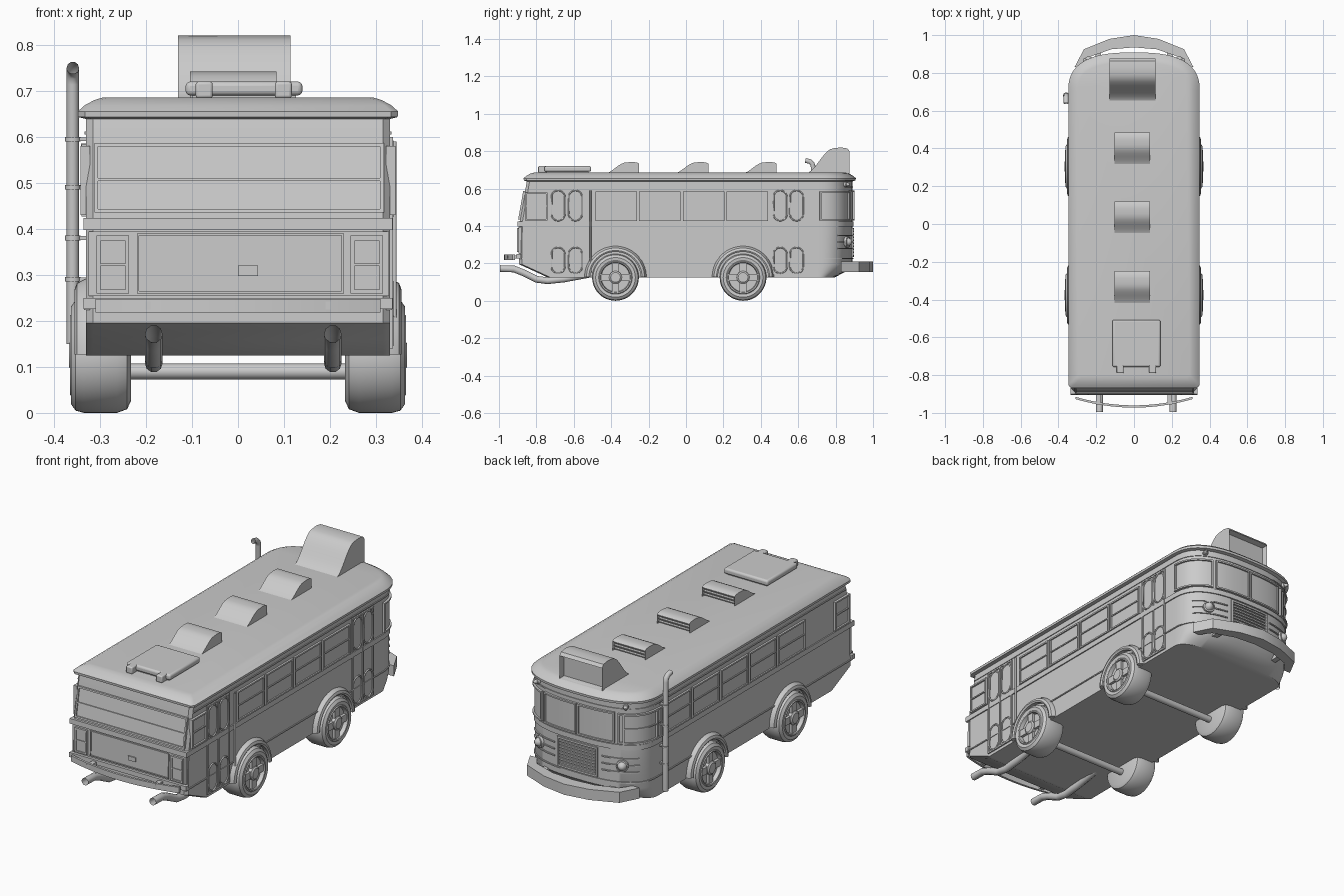
import bpy, bmesh, math
from mathutils import Vector

if "Cube" in bpy.data.objects:
    bpy.data.objects.remove(bpy.data.objects["Cube"])

W, Y0, D, N = 0.33, 0.70, 0.19, 2.7      # half width, start of rounded nose, nose depth, roundness

# Plan outline: s runs up the right side (s = y), round the nose, back down the left side
CUR = []
for i in range(25):
    t = math.pi / 2 * i / 24
    CUR.append((W * max(math.cos(t), 0) ** (2 / N), Y0 + D * math.sin(t) ** (2 / N)))
CUR[-1] = (0, Y0 + D)
ARC = [Y0]
for a, b in zip(CUR, CUR[1:]):
    ARC.append(ARC[-1] + math.dist(a, b))
S = ARC[-1]
ALL = ARC + [2 * S - s for s in reversed(ARC[:-1])]

def at(s, out=0.0):
    if s > S:
        x, y = at(2 * S - s, out)
        return -x, y
    if s <= Y0:
        return W + out, s
    i = max(k for k in range(24) if ARC[k] <= s)
    f = (s - ARC[i]) / (ARC[i + 1] - ARC[i])
    x, y = (CUR[i][k] + f * (CUR[i + 1][k] - CUR[i][k]) for k in (0, 1))
    n = Vector(((max(x, 0) / W) ** (N - 1) / W, ((y - Y0) / D) ** (N - 1) / D)).normalized()
    return x + n.x * out, y + n.y * out

def s_of_x(x):
    for i in range(24):
        if CUR[i][0] >= x >= CUR[i + 1][0]:
            f = (CUR[i][0] - x) / max(CUR[i][0] - CUR[i + 1][0], 1e-6)
            return ARC[i] + f * (ARC[i + 1] - ARC[i])

REAR = [(.125, -.74), (.195, -.892), (.42, -.89), (.645, -.85), (.7, -.85)]
def flat_y(z):
    for (a, ya), (b, yb) in zip(REAR, REAR[1:]):
        if z <= b:
            return ya + (yb - ya) * (z - a) / (b - a)
    return -.85

def finish(name, bm):
    bmesh.ops.remove_doubles(bm, verts=bm.verts, dist=1e-5)
    bmesh.ops.recalc_face_normals(bm, faces=bm.faces)
    me = bpy.data.meshes.new(name)
    bm.to_mesh(me)
    bm.free()
    ob = bpy.data.objects.new(name, me)
    bpy.context.collection.objects.link(ob)
    return ob

def add_loft(bm, rings, cap=True):
    vs = [[bm.verts.new(p) for p in r] for r in rings]
    n = len(vs[0])
    for a, b in zip(vs, vs[1:]):
        for i in range(n):
            bm.faces.new((a[i], a[(i + 1) % n], b[(i + 1) % n], b[i]))
    if cap:
        bm.faces.new(vs[0][::-1])
        bm.faces.new(vs[-1])

def loft(name, *lofts):
    bm = bmesh.new()
    for r in lofts:
        add_loft(bm, r)
    return finish(name, bm)

def bands(name, items):
    """Strips that hug the sides and nose: (s0, s1, z0, z1, out)."""
    out = []
    for s0, s1, z0, z1, o in items:
        ss = [s0] + [s for s in ALL if s0 + .002 < s < s1 - .002] + [s1]
        out.append([[(*at(s, -.008), z0), (*at(s, o), z0), (*at(s, o), z1), (*at(s, -.008), z1)] for s in ss])
    return loft(name, *out)

def flats(name, items):
    """Strips on the sloped flat end: (x0, x1, z0, z1, out)."""
    return loft(name, *[[[(x, flat_y(z0) + .01, z0), (x, flat_y(z0) - o, z0), (x, flat_y(z1) - o, z1),
                          (x, flat_y(z1) + .01, z1)] for x in (x0, x1)] for x0, x1, z0, z1, o in items])

def frame(a, b, z0, z1, o, t=.008, bars=(), glass=.003):
    r = [(a, b, z0, z0 + t, o), (a, b, z1 - t, z1, o), (a, a + t, z0 + t, z1 - t, o), (b - t, b, z0 + t, z1 - t, o)]
    r += [(a + t, b - t, z - .003, z + .003, o * .8) for z in bars]
    return r + [(a + t, b - t, z0 + t, z1 - t, glass)]

def box(name, x0, x1, y0, y1, z0, z1, bevel=0):
    ob = loft(name, [[(x, y0, z0), (x, y1, z0), (x, y1, z1), (x, y0, z1)] for x in (x0, x1)])
    if bevel:
        m = ob.modifiers.new("bevel", 'BEVEL')
        m.width, m.segments = bevel, 3
    return ob

def tube(name, pts, r, cyclic=False):
    cu = bpy.data.curves.new(name, 'CURVE')
    cu.dimensions, cu.bevel_depth, cu.bevel_resolution = '3D', r, 3
    sp = cu.splines.new('POLY')
    sp.points.add(len(pts) - 1)
    for p, c in zip(sp.points, pts):
        p.co = (*c, 1)
    sp.use_cyclic_u = cyclic
    ob = bpy.data.objects.new(name, cu)
    bpy.context.collection.objects.link(ob)
    return ob

def lathe(name, prof, loc, axis, n=40):
    """Profile (radius, height) turned round an axis direction."""
    q = Vector(axis).to_track_quat('Z', 'Y')
    rings = [[Vector(loc) + q @ Vector((r * math.cos(2 * math.pi * k / n), r * math.sin(2 * math.pi * k / n), h))
              for k in range(n)] for r, h in prof]
    bm = bmesh.new()
    add_loft(bm, rings, cap=False)
    return finish(name, bm)

def plan_ring(z, rear, out=0.0, k=1.0):
    ss = [rear + .015] + ALL + [2 * S - rear - .015]
    ring = [at(s, out) for s in ss]
    ring = [(x, y if y < Y0 else Y0 + (y - Y0) * k, z) for x, y in ring]
    return [(W + out - .015, rear, z)] + ring + [(-W - out + .015, rear, z)]

# Body shell and roof
loft("body", [plan_ring(z, y, 0, k) for z, y, k in
              ((.125, -.74, .5), (.16, -.815, .85), (.195, -.892, 1), (.42, -.89, 1), (.645, -.85, 1))])
loft("roof", [plan_ring(z, -.85 - o, o) for z, o in
              ((.638, -.002), (.643, .017), (.655, .018), (.668, .004), (.68, -.018), (.685, -.035))])

# Mouldings round the sides and nose
END = 2 * S
bands("waist_moulding", [(-.89, END + .89, .398, .424, .006), (-.89, END + .89, .224, .23, .005),
                         (-.84, END + .84, .605, .611, .004)])
flats("flat_end_mouldings", [(-.336, .336, .398, .424, .012), (-.336, .336, .226, .25, .014)])

# Windows: right side four, left side a full row, plus corners and the split screen on the nose
for i in range(4):
    a = -.485 + i * .234
    bands("right_window", frame(a, a + .222, .427, .583, .010, bars=(.507,)))
for i in range(6):
    a = END + .485 - i * .234 + .234 - .222
    if i == 0:
        a = END + .485 + .012
    bands("left_window", frame(a - .222 + .0, a, .427, .583, .010, bars=(.507,)))
for side in (0, 1):
    m = (lambda a, b: (a, b)) if side == 0 else (lambda a, b: (END - b, END - a))
    bands("flat_end_corner_window", frame(*m(-.862, -.74), .43, .58, .012, bars=(.507,)))
    bands("nose_corner_window", frame(*m(.715, s_of_x(.215)), .43, .585, .012))
    bands("nose_screen", frame(*m(s_of_x(.2), S - .003), .43, .59, .011))
    # Nose trim strips
    for z in (.28, .315, .35):
        bands("nose_trim", [(*m(s_of_x(.3), s_of_x(.135)), z - .003, z + .003, .006)])
    # Headlights and marker lamps
    sg = 1 - 2 * side
    for nm, x, z, r in (("headlight", .235, .315, .03), ("marker_lamp", .25, .622, .014)):
        p, p2 = at(s_of_x(x)), at(s_of_x(x), .1)
        lathe(nm, [(r, -.02), (r, .012), (r * .8, .014), (r * .75, .01), (r * .6, .022), (r * .3, .03), (0, .032)],
              (sg * p[0], p[1], z), (sg * (p2[0] - p[0]), p2[1] - p[1], 0), 24)

# Grille
g = s_of_x(.115)
bands("grille", frame(g, END - g, .235, .39, .008, t=.01, glass=.001)
      + [(g + .012, END - g - .012, .255 + i * .016, .263 + i * .016, .009) for i in range(8)])

# Right-hand folding doors with rounded panes
for a, b in ((-.73, -.545), (.46, .635)):
    bands("door", frame(a, b, .14, .6, .007, glass=.002) + [((a + b) / 2 - .004, (a + b) / 2 + .004, .14, .6, .007)])
    q = (b - a) / 4
    for c in (a + q, b - q):
        for z0, z1 in ((.428, .59), (.147, .285)):
            r = .036
            pts = [(W + .004, c + r * math.cos(t), (z1 - r if t < math.pi else z0 + r) + r * math.sin(t))
                   for t in [math.pi * k / 10 for k in range(11)] + [math.pi * (1.001 + k / 10) for k in range(11)]]
            tube("door_pane_rim", pts, .004, True)
tube("door_grab_rail", [(W + .01, -.51, .15), (W + .01, -.51, .59)], .005)

# Flat end: wide window, centre panel, lamp clusters, plate
flats("flat_end_window", frame(-.312, .317, .435, .587, .010, bars=(.507,)))
flats("flat_end_panel", frame(-.325, .328, .254, .394, .004, t=.005, glass=.002)
      + frame(-.22, .23, .26, .39, .010, t=.005, glass=.006) + [(0, .043, .298, .32, .012)])
for x in (-.307, .245):
    flats("lamp_cluster", frame(x, x + .07, .26, .386, .013, bars=(.322, .377), glass=.007))

# Bumpers
half_o = [(.315, .83), (.265, .925), (.13, .98)]
half_i = [(.275, .83), (.235, .885), (.12, .925)]
full = lambda h, y: h + [(0, y)] + [(-x, v) for x, v in reversed(h)]
loft("nose_bumper", [[(*i, .155), (*o, .155), (*o, .21), (*i, .21)]
                     for o, i in zip(full(half_o, 1.0), full(half_i, .935))])
arc = [(x * .031, -.972 + .045 * (x / 10) ** 2) for x in range(-10, 11)]
loft("flat_end_bumper", [[(x, y, .218), (x, y + .012, .218), (x, y + .012, .248), (x, y, .248)] for x, y in arc])
for x in (-.19, .19):
    box("bumper_bracket", x - .015, x + .015, .78, .93, .165, .2)
    box("flat_bumper_bracket", x - .012, x + .012, -.955, -.87, .225, .242)

# Wheels, arches, axles
for wy in (-.377, .305):
    for sg in (1, -1):
        X, Z = .363, .125
        lathe("wheel", [(0, -.13), (.1, -.13), (.117, -.122), (.125, -.1), (.125, -.028), (.12, -.01), (.106, 0),
                        (.09, -.002), (.086, .002), (.08, 0), (.076, -.02), (0, -.02)], (sg * X, wy, Z), (sg, 0, 0), 48)
        lathe("hub", [(.034, -.025), (.034, -.002), (.026, .004), (0, .004)], (sg * X, wy, Z), (sg, 0, 0), 24)
        xs = sorted((sg * (X - .022), sg * (X - .006)))
        box("spoke_bar", *xs, wy - .078, wy + .078, Z - .018, Z + .018)
        box("spoke_bar", *xs, wy - .018, wy + .018, Z - .078, Z + .078)
        loft("wheel_arch", [[(sg * x, wy + r * math.cos(t), .127 + r * math.sin(t)) for r, x in
                             ((.134, .31), (.134, .35), (.142, .355), (.155, .35), (.168, .325), (.168, .31))]
                            for t in [math.pi * k / 28 for k in range(29)]])
    lathe("axle", [(.017, -.25), (.017, .25)], (0, wy, .09), (1, 0, 0), 20)

# Tail pipes and upright stack
for x in (-.183, .206):
    tube("tail_pipe", [(x, -.995, .172), (x, -.92, .17), (x, -.87, .15), (x, -.80, .115), (x, -.74, .107),
                       (x, -.65, .117), (x, -.5, .145)], .019)
tube("upright_pipe", [(-.359, .68, .15), (-.359, .68, .715), (-.359, .675, .733), (-.359, .662, .745), (-.359, .638, .75)], .0135)
for z in (.29, .38, .49, .595):
    lathe("pipe_clamp", [(.012, -.005), (.0165, -.005), (.0165, .005), (.012, .005)], (-.359, .68, z), (0, 0, 1), 20)
    box("pipe_bracket", -.355, -.32, .672, .688, z - .004, z + .004)

# Roof scoops with recessed slatted mouths
def scoop(name, x0, x1, y, length, h, slats):
    zb = .68
    flat = .35
    prof = [(y, zb), (y, zb + h * .85), (y - .012, zb + h * .96), (y - length * .2, zb + h), (y - length * flat, zb + h * .97)]
    for k in range(1, 9):
        f = k / 8
        prof.append((y - length * (flat + (1 - flat) * f), zb + h * .97 * (.5 + .5 * math.cos(math.pi * f))))
    bm = bmesh.new()
    add_loft(bm, [[(x, *p) for p in prof] for x in (x0, x1)])
    bmesh.ops.recalc_face_normals(bm, faces=bm.faces)
    mouth = [f for f in bm.faces if f.normal.y > .99]
    bmesh.ops.inset_individual(bm, faces=mouth, thickness=.008, depth=-.03)
    finish(name, bm)
    for k in range(slats):
        z = zb + .008 + h * .8 * (k + .5) / slats
        box("scoop_slat", x0 + .006, x1 - .006, y - .02, y - .004, z - .003, z + .002)

for y in (-.25, .12, .485):
    scoop("roof_scoop", -.104, .084, y, .19, .062, 3)
scoop("large_scoop", -.13, .114, .875, .24, .14, 0)

# Roof hatch with hinges
box("roof_hatch", -.114, .14, -.757, -.507, .69, .72, .01)
box("hatch_base", -.1, .126, -.745, -.52, .68, .695)
for x in (-.092, .08):
    box("hatch_hinge", x, x + .037, -.79, -.74, .684, .72, .006)

# Smooth shading with crisp edges
bpy.ops.object.select_all(action='DESELECT')
for ob in bpy.data.objects:
    if ob.type == 'MESH':
        ob.select_set(True)
        bpy.context.view_layer.objects.active = ob
bpy.ops.object.shade_smooth_by_angle(angle=math.radians(32))
